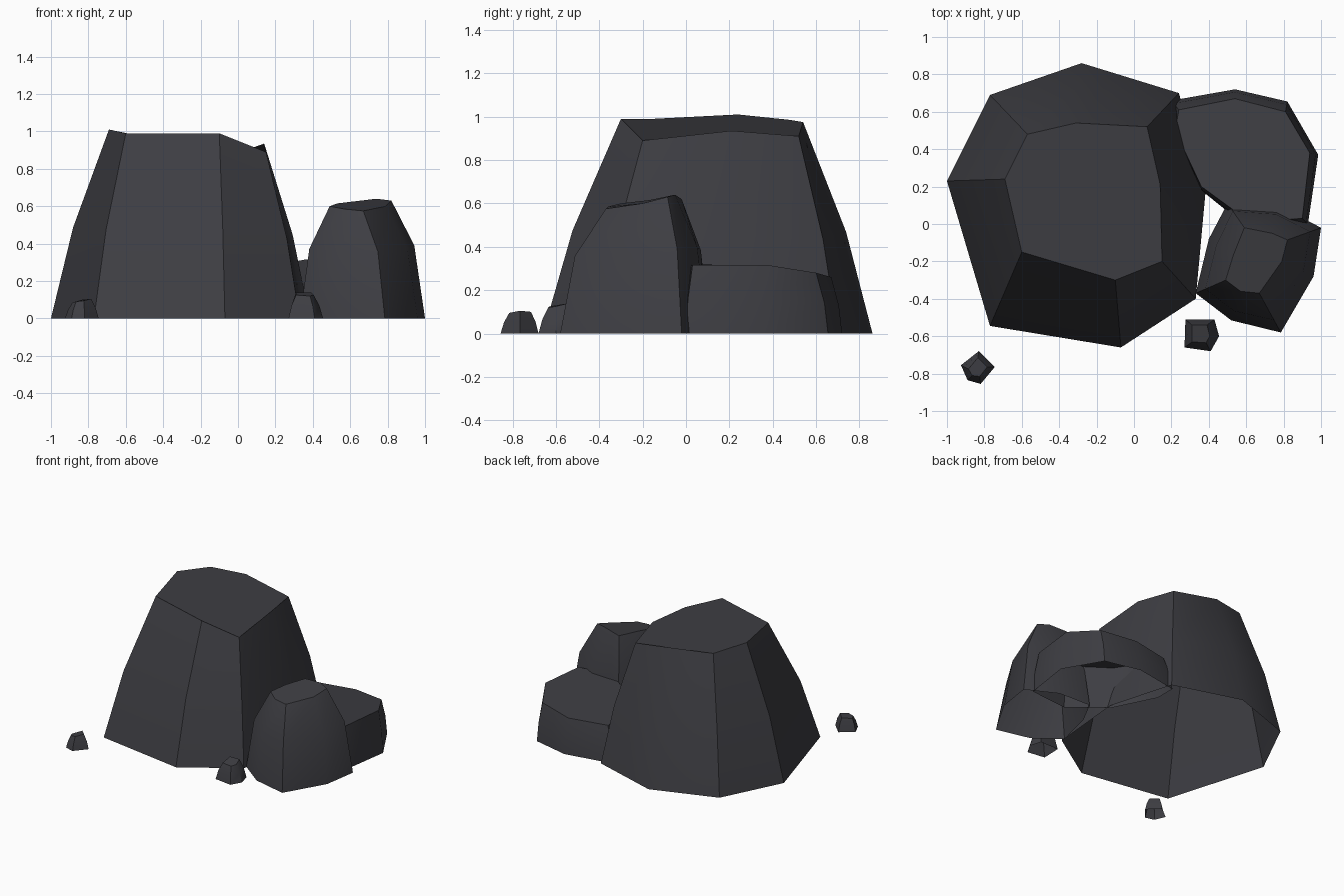
import bpy, math
from mathutils import Vector

stone = bpy.data.materials.new("dark_stone")
stone.diffuse_color = (0.047, 0.047, 0.055, 1)


def rock(name, base, top, height_frac, inset):
    """Open-bottomed rock: ground ring, bulging middle ring, tilted cap."""
    low = [Vector((x, y, 0)) for x, y in base]
    high = [Vector(p) for p in top]
    mid = []
    for a, b in zip(low, high):
        m = a.lerp(b, inset)
        m.z = b.z * height_frac
        mid.append(m)
    n = len(low)
    faces = [tuple(range(2 * n, 3 * n))]
    for r in (0, n):
        for i in range(n):
            j = (i + 1) % n
            faces.append((r + i, r + j, r + n + j, r + n + i))
    me = bpy.data.meshes.new(name)
    me.from_pydata(low + mid + high, [], faces)
    me.materials.append(stone)
    ob = bpy.data.objects.new(name, me)
    bpy.context.collection.objects.link(ob)
    bpy.ops.object.select_all(action='DESELECT')
    ob.select_set(True)
    bpy.context.view_layer.objects.active = ob
    bpy.ops.object.shade_smooth_by_angle(angle=math.radians(40))


# All rings run counter-clockwise seen from above
# Large boulder
rock("large_boulder",
     [(-1, .23), (-.77, -.545), (-.07, -.66), (.33, -.40),
      (.385, .2), (.24, .70), (-.28, .86), (-.77, .69)],
     [(-.69, .24, 1.01), (-.60, -.15, .99), (-.10, -.30, .99), (.15, -.20, .89),
      (.14, .21, .935), (.07, .52, .91), (-.31, .54, .975), (-.57, .48, .985)],
     .48, .38)

# Medium rock at the front right
rock("medium_rock",
     [(.33, -.37), (.52, -.515), (.785, -.58), (.96, -.28),
      (1, -.02), (.77, .10), (.50, .11), (.40, -.08)],
     [(.49, -.30, .60), (.57, -.36, .585), (.67, -.37, .575), (.79, -.20, .60),
      (.82, -.085, .63), (.74, -.05, .64), (.59, -.02, .62), (.53, -.17, .615)],
     .62, .32)

# Low flat rock at the back right
rock("low_rock",
     [(.20, .50), (.36, .18), (.62, -.03), (.93, 0),
      (.985, .37), (.82, .655), (.54, .72), (.20, .66)],
     [(.22, .50, .29), (.36, .20, .315), (.62, .01, .32), (.90, .03, .315),
      (.94, .38, .315), (.81, .60, .28), (.54, .67, .26), (.24, .61, .26)],
     .5, .3)

# Two pebbles in front
rock("left_pebble",
     [(-.925, -.755), (-.89, -.835), (-.82, -.855), (-.745, -.765), (-.83, -.68)],
     [(-.885, -.775, .085), (-.865, -.81, .09), (-.825, -.815, .095),
      (-.785, -.765, .105), (-.835, -.715, .10)],
     .55, .4)
rock("right_pebble",
     [(.275, -.51), (.27, -.66), (.41, -.68), (.455, -.60), (.43, -.51)],
     [(.31, -.54, .14), (.31, -.63, .125), (.385, -.635, .12),
      (.405, -.60, .125), (.39, -.54, .14)],
     .55, .4)
